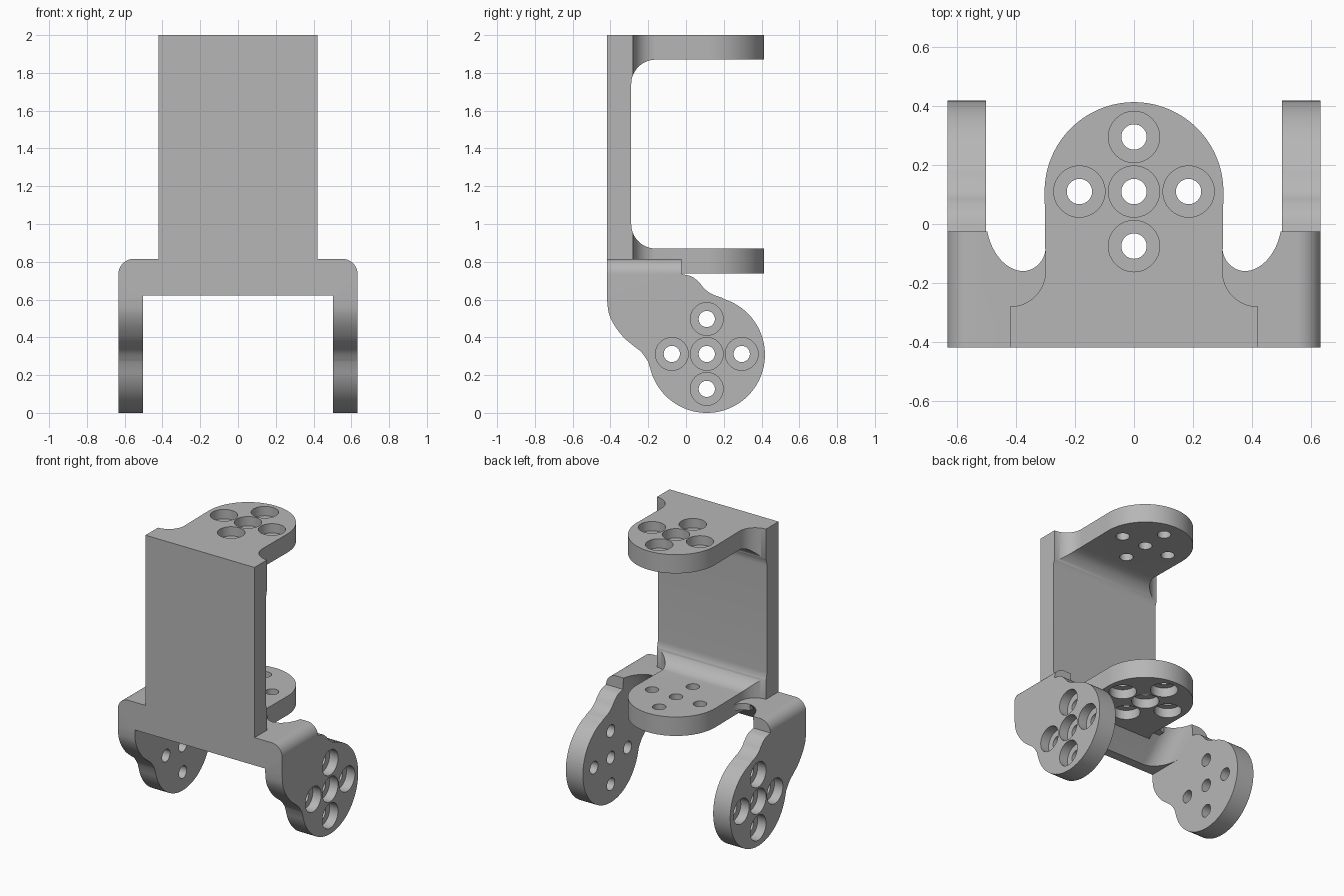
import bpy, bmesh, math
from mathutils import Vector

cube = bpy.data.objects.get("Cube")
if cube:
    bpy.data.objects.remove(cube, do_unlink=True)

grey = bpy.data.materials.new("machined_grey")
grey.use_nodes = True
grey.diffuse_color = (0.47, 0.47, 0.47, 1)
grey.node_tree.nodes["Principled BSDF"].inputs["Base Color"].default_value = (0.47, 0.47, 0.47, 1)

X, Y, Z = Vector((1, 0, 0)), Vector((0, 1, 0)), Vector((0, 0, 1))
O = Vector((0, 0, 0))


def arc(cx, cy, r, a0, a1, n=16):
    return [(cx + r * math.cos(math.radians(a0 + (a1 - a0) * i / n)),
             cy + r * math.sin(math.radians(a0 + (a1 - a0) * i / n))) for i in range(n + 1)]


def smooth(pts, n=5):
    """Catmull-Rom curve through a few points."""
    p = [Vector(q) for q in [pts[0]] + pts + [pts[-1]]]
    out = []
    for a, b, c, d in zip(p, p[1:], p[2:], p[3:]):
        for i in range(n):
            t = i / n
            out.append(tuple(0.5 * (2 * b + (c - a) * t + (2 * a - 5 * b + 4 * c - d) * t * t
                                    + (3 * b - a - 3 * c + d) * t ** 3)))
    return out + [pts[-1]]


def mirror(pts):
    return pts + [(-x, y) for x, y in reversed(pts)]


def prism(name, pts, u, v, w, lo, hi, origin=O):
    """Extrude a 2D outline (axes u, v) along w."""
    bm = bmesh.new()
    rings = [[bm.verts.new(origin + u * a + v * b + w * h) for a, b in pts] for h in (lo, hi)]
    bm.faces.new(rings[0])
    bm.faces.new(rings[1])
    for i in range(len(pts)):
        j = (i + 1) % len(pts)
        bm.faces.new((rings[0][i], rings[0][j], rings[1][j], rings[1][i]))
    bmesh.ops.remove_doubles(bm, verts=bm.verts, dist=1e-5)
    bmesh.ops.recalc_face_normals(bm, faces=bm.faces)
    mesh = bpy.data.meshes.new(name)
    bm.to_mesh(mesh)
    bm.free()
    mesh.materials.append(grey)
    ob = bpy.data.objects.new(name, mesh)
    bpy.context.collection.objects.link(ob)
    return ob


def combine(ob, tool, operation):
    mod = ob.modifiers.new("combine", 'BOOLEAN')
    mod.operation, mod.object, mod.solver = operation, tool, 'EXACT'
    bpy.context.view_layer.objects.active = ob
    bpy.ops.object.modifier_apply(modifier=mod.name)
    bpy.data.objects.remove(tool, do_unlink=True)


FRONT, TOP = -0.418, 0.815
HY, HZ, R = 0.11, 0.308, 0.308   # horn centre and radius

# Upper C bracket: side profile cut to the rounded tab outline
c_profile = ([(FRONT, 0.738), (0.6, 0.738), (0.6, 0.87)]
             + arc(-0.16, 1.0, 0.13, 270, 180) + arc(-0.16, 1.74, 0.13, 180, 90)
             + [(0.6, 1.87), (0.6, 2), (FRONT, 2)])
bracket = prism("servo_bracket", c_profile, Y, Z, X, -0.42, 0.42)
tab = [(0.42, -0.5)] + arc(0.42, -0.16, 0.12, 270, 180) + arc(0, HY, 0.303, 0, 90, 32)
combine(bracket, prism("tab_outline", mirror(tab), X, Y, Z, 0.5, 2.2), 'INTERSECT')

# Lower U bracket: arm outline seen from the side
arm = ([(FRONT, TOP), (-0.025, TOP)]
       + smooth([(-0.025, 0.735), (0.03, 0.722), (0.07, 0.69), (0.10, 0.655), (0.14, 0.628), (0.19, 0.61)])
       + arc(HY, HZ, R, 72, -162, 64)
       + smooth([(-0.20, 0.27), (-0.235, 0.32), (-0.28, 0.357), (-0.33, 0.40),
                 (-0.38, 0.465), (-0.409, 0.53), (FRONT, 0.60)]))
lower = prism("lower_bracket", arm, Y, Z, X, -0.633, 0.633)

# Rounded outer shoulders
shoulder = [(0.633, -0.2)] + arc(0.553, TOP - 0.08, 0.08, 0, 90)
combine(lower, prism("shoulder_outline", mirror(shoulder), X, Z, Y, -1, 1), 'INTERSECT')

# Tilted inner opening with filleted corners, then the straight front opening
into, along = (Y - Z).normalized(), (Y + Z).normalized()
opening = [(0.502, 1.5)] + arc(0.372, 0.13, 0.13, 0, -90)
combine(lower, prism("opening", mirror(opening), X, into, along, -1.5, 1.5,
                     Vector((0, -0.16, TOP))), 'DIFFERENCE')
combine(lower, prism("front_opening", mirror([(0.502, -0.2), (0.502, 0.622)]),
                     X, Z, Y, -1, 1), 'DIFFERENCE')
combine(bracket, lower, 'UNION')

# Small webs between the lower tab and the bridge
for s in (-1, 1):
    web = [(0.27, -0.25), (0.38, -0.25)] + arc(0.38, -0.08, 0.08, 270, 180) + [(0.27, -0.08)]
    combine(bracket, prism("web", [(s * x, y) for x, y in web], X, Y, Z, 0.77, TOP), 'UNION')


# Counterbored screw holes: a cross of five on each tab and arm
def screw_holes(origin, u, v, outward, thickness=0.13, depth=0.065):
    for a, b in ((0, 0), (1, 0), (-1, 0), (0, 1), (0, -1)):
        at = origin + (u * a + v * b) * 0.185
        for r, lo in ((0.087, -depth), (0.043, -thickness - 0.05)):
            ring = arc(0, 0, r, 0, 360, 32)[:-1]
            combine(bracket, prism("hole", ring, u, v, outward, lo, 0.05, at), 'DIFFERENCE')


screw_holes(Vector((0, HY, 2)), X, Y, Z)
screw_holes(Vector((0, HY, 0.738)), X, Y, -Z)
for s in (-1, 1):
    screw_holes(Vector((s * 0.633, HY, HZ + 0.004)), Y, Z, X * s)

# Smooth curved faces, keep machined edges sharp
bpy.ops.object.select_all(action='DESELECT')
bracket.select_set(True)
bpy.context.view_layer.objects.active = bracket
bpy.ops.object.shade_smooth_by_angle(angle=math.radians(30))
